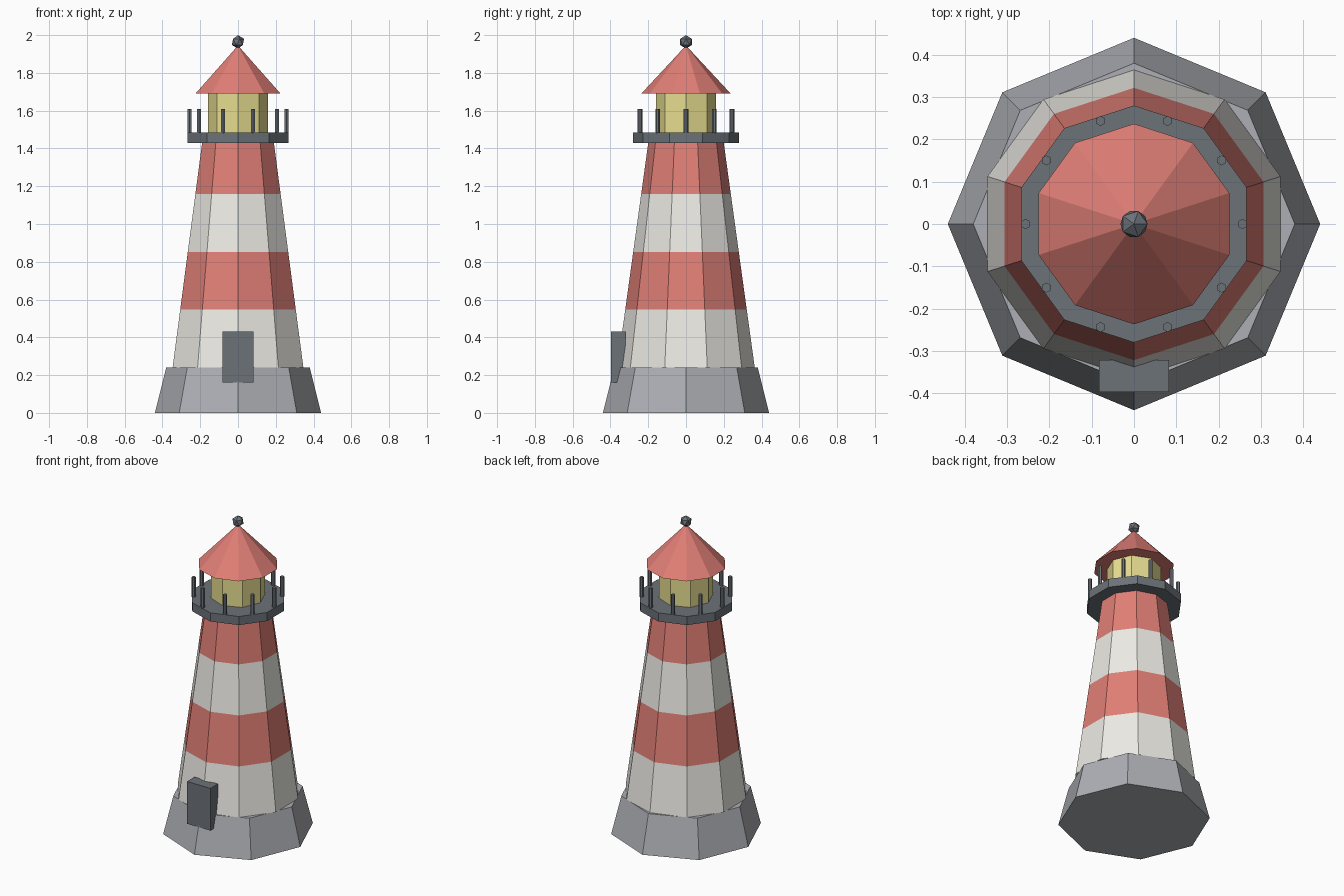
import bpy
import bmesh
from math import cos, sin, pi
from mathutils import Matrix

if "Cube" in bpy.data.objects:
    bpy.data.objects.remove(bpy.data.objects["Cube"])


def material(name, rgb):
    m = bpy.data.materials.new(name)
    m.diffuse_color = (*rgb, 1)
    m.use_nodes = True
    m.node_tree.nodes["Principled BSDF"].inputs["Base Color"].default_value = m.diffuse_color
    return m


RED = material("red_paint", (0.74, 0.21, 0.18))
WHITE = material("white_paint", (0.84, 0.83, 0.78))
STONE = material("stone", (0.42, 0.43, 0.46))
DARK = material("dark_metal", (0.15, 0.17, 0.19))
GLASS = material("yellow_glass", (0.80, 0.73, 0.28))


def add_object(name, bm, mats):
    bmesh.ops.recalc_face_normals(bm, faces=bm.faces[:])
    me = bpy.data.meshes.new(name)
    bm.to_mesh(me)
    bm.free()
    for m in mats:
        me.materials.append(m)
    ob = bpy.data.objects.new(name, me)
    bpy.context.collection.objects.link(ob)
    return ob


def tapered(name, sides, profile, mats, x=0, y=0):
    """Flat-sided solid from (radius, z) rings; first corner points to +y.
    Bands cycle through the materials."""
    bm = bmesh.new()
    rings = []
    for r, z in profile:
        if r == 0:
            rings.append([bm.verts.new((x, y, z))] * sides)
        else:
            angles = [pi / 2 + 2 * pi * i / sides for i in range(sides)]
            rings.append([bm.verts.new((x + r * cos(a), y + r * sin(a), z)) for a in angles])
    for band, (lo, hi) in enumerate(zip(rings, rings[1:])):
        for i in range(sides):
            j = (i + 1) % sides
            corners = list(dict.fromkeys((lo[i], lo[j], hi[j], hi[i])))
            bm.faces.new(corners).material_index = band % len(mats)
    bm.faces.new(rings[0])
    if profile[-1][0] > 0:
        bm.faces.new(rings[-1]).material_index = (len(rings) - 2) % len(mats)
    return add_object(name, bm, mats)


# Octagonal stone base
tapered("base", 8, [(0.44, 0), (0.38, 0.24)], [STONE])

# Striped tower
z0, z1, r0, r1 = 0.24, 1.465, 0.364, 0.195
tapered("tower", 10,
        [(r0 + (r1 - r0) * t / 4, z0 + (z1 - z0) * t / 4) for t in range(5)],
        [WHITE, RED])

# Door block
bm = bmesh.new()
bmesh.ops.create_cube(bm, size=1, matrix=Matrix.Translation((0, -0.359, 0.295))
                      @ Matrix.Diagonal((0.166, 0.076, 0.27, 1)))
add_object("door", bm, [DARK])

# Gallery deck and railing posts
tapered("gallery", 10, [(0.28, 1.43), (0.28, 1.485)], [DARK])
for i in range(10):
    a = 2 * pi * i / 10
    tapered(f"railing_post_{i + 1}", 6, [(0.012, 1.48), (0.012, 1.61)], [DARK],
            0.256 * cos(a), 0.256 * sin(a))

# Lantern room, roof and finial
tapered("lantern_room", 8, [(0.158, 1.48), (0.158, 1.695)], [GLASS])
tapered("roof", 10, [(0.237, 1.69), (0, 1.945)], [RED])
bm = bmesh.new()
bmesh.ops.create_icosphere(bm, subdivisions=1, radius=0.036,
                           matrix=Matrix.Translation((0, 0, 1.964)))
add_object("finial", bm, [DARK])
